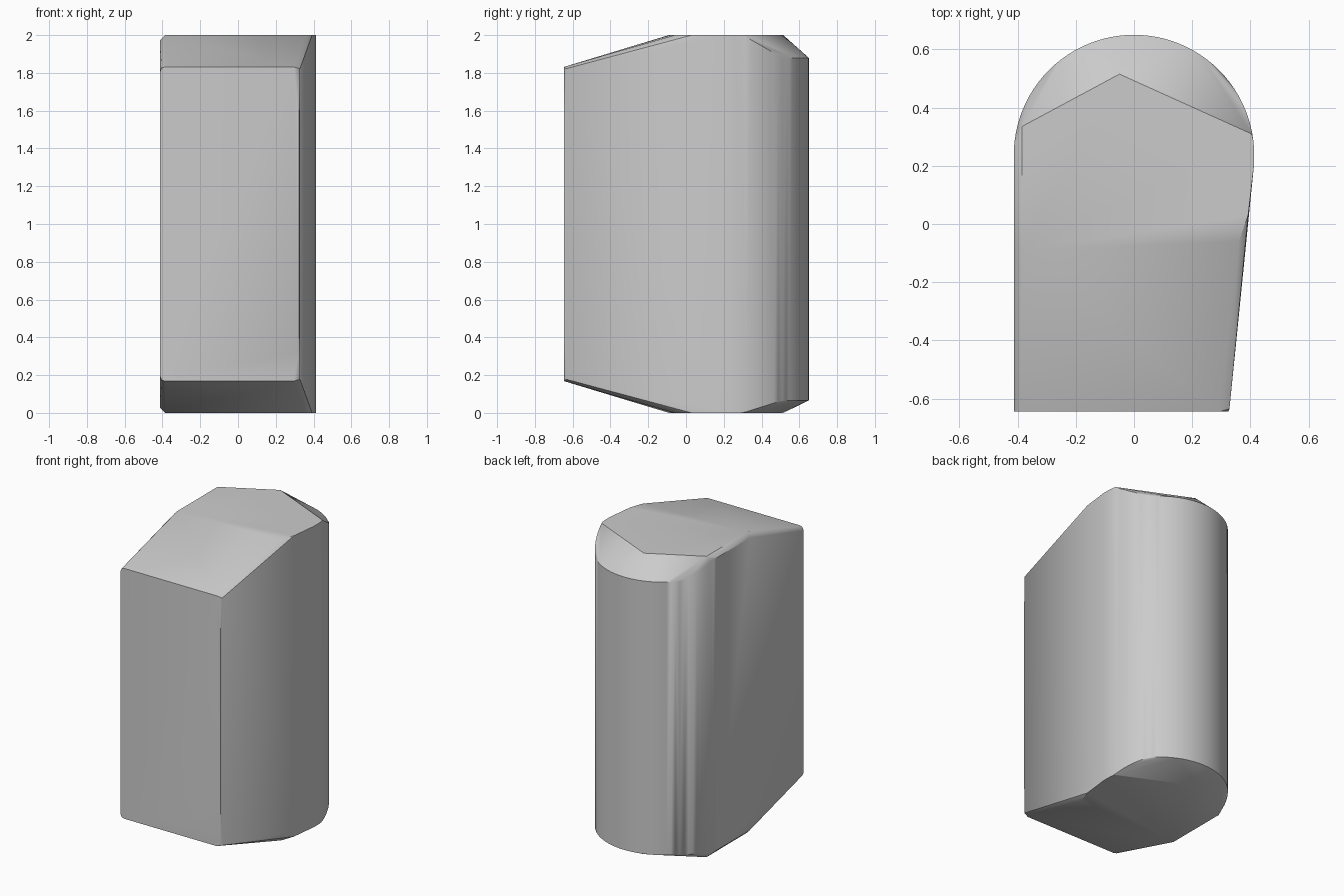
import bpy
import bmesh
import math

cube = bpy.data.objects.get("Cube")
if cube:
    bpy.data.objects.remove(cube, do_unlink=True)

RADIUS, CENTRE_Y, FRONT = 0.413, 0.237, -0.645
STEPS = 48


def end_points(back_drop):
    """Points of one end as x, y and depth below the flat end face."""
    # Flat end face, with a blunt point towards the round back
    pts = [(x, y, 0) for x, y in (
        (-0.385, -0.09), (-0.385, 0.335), (-0.05, 0.515), (0.403, 0.31),
        (0.412, 0.2), (0.392, 0.03), (0.36, -0.06))]
    # Softened flat side
    pts += [(-0.413, -0.08, 0.028), (-0.413, 0.25, 0.028)]
    # Sloping front edge with clipped corners
    pts += [(-0.385, FRONT, 0.168), (-0.404, FRONT, 0.174),
            (-0.413, FRONT, 0.195), (0.295, FRONT, 0.168),
            (0.32, FRONT, 0.32), (0.324, FRONT, 0.5),
            (0.328, -0.635, 0.178)]
    # Round back, dropping from the sides to a level rim
    for i in range(STEPS + 1):
        a = math.pi * i / STEPS
        x, y = RADIUS * math.cos(a), CENTRE_Y + RADIUS * math.sin(a)
        t = min(max((y - 0.3) / 0.21, 0), 1)
        side = 0 if x > 0 else 0.028
        pts.append((x, y, side + (back_drop - side) * t))
    return pts


# Solid block wrapped around both ends
bm = bmesh.new()
for x, y, d in end_points(0.12):
    bm.verts.new((x, y, 2 - d))
for x, y, d in end_points(0.066):
    bm.verts.new((x, y, d))
hull = bmesh.ops.convex_hull(bm, input=bm.verts[:])
loose = [v for v in bm.verts if not v.link_faces]
bmesh.ops.delete(bm, geom=loose, context='VERTS')
bmesh.ops.dissolve_limit(bm, angle_limit=math.radians(0.5),
                         verts=bm.verts[:], edges=bm.edges[:])
bmesh.ops.recalc_face_normals(bm, faces=bm.faces[:])
mesh = bpy.data.meshes.new("block")
bm.to_mesh(mesh)
bm.free()

block = bpy.data.objects.new("block", mesh)
bpy.context.collection.objects.link(block)

# Plain grey
grey = bpy.data.materials.new("light grey")
grey.use_nodes = True
color = (0.6, 0.6, 0.6, 1)
grey.diffuse_color = color
grey.node_tree.nodes["Principled BSDF"].inputs["Base Color"].default_value = color
mesh.materials.append(grey)

bpy.ops.object.select_all(action='DESELECT')
block.select_set(True)
bpy.context.view_layer.objects.active = block
bpy.ops.object.shade_smooth_by_angle(angle=math.radians(32))
